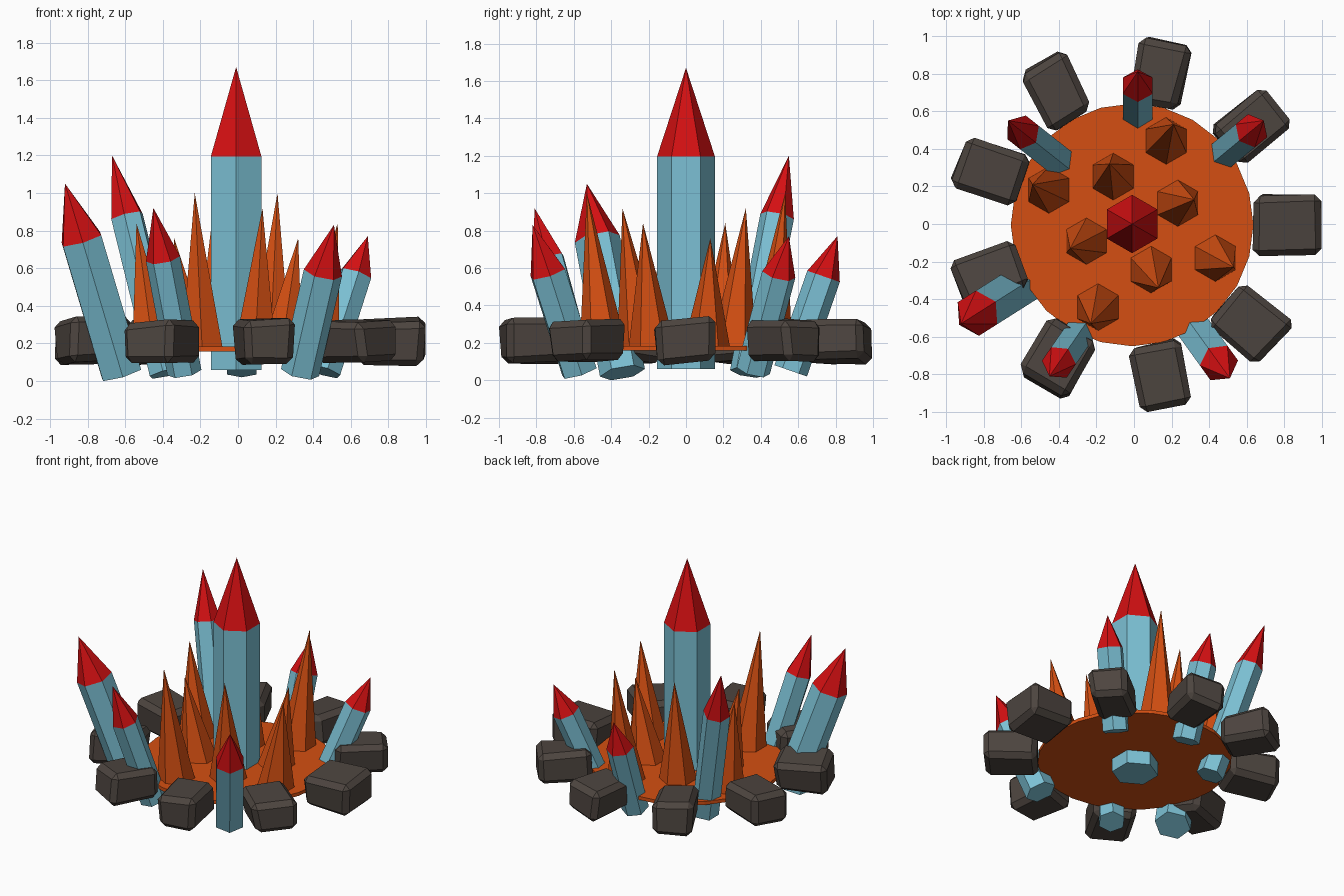
import bpy, bmesh, random
from math import radians, cos, sin, pi, atan2
from mathutils import Vector, Matrix

cube = bpy.data.objects.get("Cube")
if cube:
    bpy.data.objects.remove(cube, do_unlink=True)


def material(name, rgb):
    m = bpy.data.materials.new(name)
    m.use_nodes = True
    m.diffuse_color = (*rgb, 1)
    m.node_tree.nodes["Principled BSDF"].inputs["Base Color"].default_value = (*rgb, 1)
    return m


RED = material("crystal red", (0.66, 0.005, 0.006))
BLUE = material("crystal blue", (0.2, 0.53, 0.66))
ORANGE = material("spike orange", (0.66, 0.078, 0.006))
STONE = material("stone brown", (0.074, 0.059, 0.05))


def finish(bm, name, mats):
    bmesh.ops.recalc_face_normals(bm, faces=bm.faces)
    mesh = bpy.data.meshes.new(name)
    bm.to_mesh(mesh)
    bm.free()
    for m in mats:
        mesh.materials.append(m)
    ob = bpy.data.objects.new(name, mesh)
    bpy.context.collection.objects.link(ob)
    return ob


def ring(bm, center, radius, basis, turn, sides=6):
    return [bm.verts.new(center + basis @ Vector((radius * cos(turn + 2 * pi * i / sides),
                                                  radius * sin(turn + 2 * pi * i / sides), 0)))
            for i in range(sides)]


def point_up(bm, loop, tip):
    apex = bm.verts.new(tip)
    return [bm.faces.new((a, b, apex)) for a, b in zip(loop, loop[1:] + loop[:1])]


def crystal(name, base, tip, shoulder_z, radius, turn=0.0):
    """Leaning hexagonal prism with a pointed red cap."""
    base, tip = Vector(base), Vector(tip)
    axis = tip - base
    azimuth = atan2(axis.y, axis.x)
    lean = atan2(axis.xy.length, axis.z)
    basis = Matrix.Rotation(azimuth, 3, 'Z') @ Matrix.Rotation(lean, 3, 'Y')
    shoulder = base + axis * ((shoulder_z - base.z) / axis.z)
    bm = bmesh.new()
    low = ring(bm, base, radius, basis, turn)
    high = ring(bm, shoulder, radius, basis, turn)
    bm.faces.new(low)
    for i in range(6):
        j = (i + 1) % 6
        bm.faces.new((low[i], low[j], high[j], high[i]))
    for f in point_up(bm, high, tip):
        f.material_index = 1
    finish(bm, name, (BLUE, RED))


# Ground disc
bm = bmesh.new()
bmesh.ops.create_cone(bm, cap_ends=True, segments=24, radius1=0.645, radius2=0.645, depth=0.025,
                      matrix=Matrix.Translation((-0.01, -0.005, 0.17)))
finish(bm, "ground_disc", (ORANGE,))

# Central crystal and the ring of leaning ones
crystal("center_crystal", (-0.01, 0, 0.06), (-0.01, 0, 1.67), 1.195, 0.155, pi / 2)
crystal("back_crystal", (0.02, 0.56, 0.05), (0.02, 0.81, 0.77), 0.555, 0.092)
crystal("back_right_crystal", (-0.385, 0.325, 0.04), (-0.67, 0.55, 1.2), 0.875, 0.092)
crystal("front_right_large_crystal", (-0.62, -0.34, 0.04), (-0.92, -0.53, 1.05), 0.755, 0.122)
crystal("front_right_small_crystal", (-0.285, -0.57, 0.045), (-0.45, -0.81, 0.92), 0.65, 0.092)
crystal("front_left_crystal", (0.33, -0.57, 0.045), (0.51, -0.82, 0.83), 0.575, 0.104)
crystal("back_left_crystal", (0.46, 0.36, 0.05), (0.69, 0.55, 0.77), 0.565, 0.092)

# Orange spikes, leaning outward: base x, base y, tip x, tip y, tip z
spikes = [(0.17, 0.44, 0.21, 0.53, 1.0), (-0.19, -0.44, -0.23, -0.53, 1.0),
          (-0.11, 0.25, -0.13, 0.32, 0.92), (0.09, -0.24, 0.13, -0.34, 0.92),
          (-0.45, 0.18, -0.54, 0.21, 0.84), (0.43, -0.18, 0.53, -0.23, 0.84),
          (0.23, 0.11, 0.32, 0.13, 0.76), (-0.25, -0.09, -0.34, -0.13, 0.76)]
for n, (x, y, tx, ty, tz) in enumerate(spikes, 1):
    bm = bmesh.new()
    loop = ring(bm, Vector((x, y, 0.162)), 0.128, Matrix.Identity(3), pi / 2)
    bm.faces.new(loop)
    point_up(bm, loop, (tx, ty, tz))
    finish(bm, f"spike_{n}", (ORANGE,))

# Rough stones around the rim, 40 degrees apart
random.seed(4)
widths = [0.165, 0.14, 0.145, 0.14, 0.155, 0.145, 0.16, 0.145, 0.15]
for n, half_width in enumerate(widths):
    bm = bmesh.new()
    bmesh.ops.create_cube(bm, size=2)
    for v in bm.verts:
        # narrower towards the disc and the underside, with uneven corners
        taper = (1.0 if v.co.x > 0 else 0.94) * (1.0 if v.co.z > 0 else 0.93)
        v.co = Vector((v.co.x * 0.175, v.co.y * half_width * taper, v.co.z * 0.112))
        v.co += Vector([random.uniform(-0.014, 0.014) for _ in range(3)])
    bmesh.ops.bevel(bm, geom=bm.edges[:], offset=0.035, segments=1, affect='EDGES')
    angle = radians(40 * n)
    tilt = Matrix.Rotation(radians(random.uniform(-7, 7)), 4, 'X')
    bm.transform(Matrix.Translation((0.815 * cos(angle), 0.815 * sin(angle), 0.21))
                 @ Matrix.Rotation(angle, 4, 'Z') @ tilt)
    finish(bm, f"stone_{n + 1}", (STONE,))
